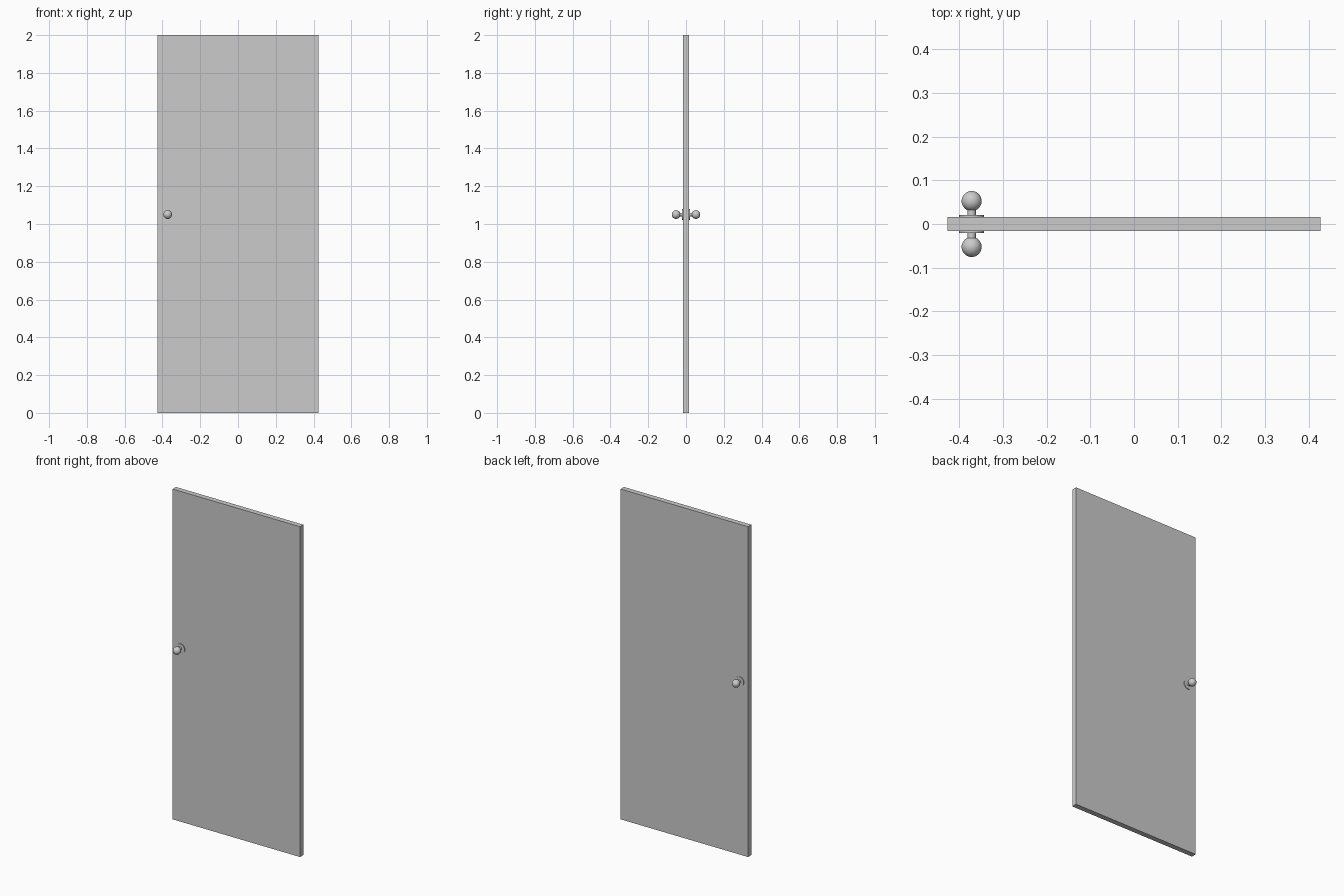
import bpy
import bmesh
import math
from mathutils import Matrix

if "Cube" in bpy.data.objects:
    bpy.data.objects.remove(bpy.data.objects["Cube"])

KNOB_X, KNOB_Z = -0.372, 1.05
HALF_T = 0.016


def add_object(name, bm, smooth=False):
    bmesh.ops.recalc_face_normals(bm, faces=bm.faces)
    mesh = bpy.data.meshes.new(name)
    bm.to_mesh(mesh)
    bm.free()
    obj = bpy.data.objects.new(name, mesh)
    bpy.context.collection.objects.link(obj)
    if smooth:
        bpy.ops.object.select_all(action='DESELECT')
        obj.select_set(True)
        bpy.context.view_layer.objects.active = obj
        bpy.ops.object.shade_smooth_by_angle(angle=math.radians(35))
    return obj


def disc(name, radius, y0, y1):
    # cylinder lying along y between y0 and y1
    bm = bmesh.new()
    m = Matrix.Translation((KNOB_X, (y0 + y1) / 2, KNOB_Z)) @ Matrix.Rotation(math.pi / 2, 4, 'X')
    bmesh.ops.create_cone(bm, cap_ends=True, segments=32, radius1=radius,
                          radius2=radius, depth=abs(y1 - y0), matrix=m)
    return add_object(name, bm, True)


# door slab
bm = bmesh.new()
bmesh.ops.create_cube(bm, size=1, matrix=Matrix.Translation((0, 0, 1))
                      @ Matrix.Diagonal((0.854, 2 * HALF_T, 2.0, 1)))
add_object("door_slab", bm)

# handle set on both faces: backplate, neck and ball knob
for side, s in (("front", -1), ("back", 1)):
    disc(side + "_backplate", 0.0285, s * (HALF_T - 0.002), s * 0.0205)
    disc(side + "_knob_neck", 0.0095, s * HALF_T, s * 0.045)
    bm = bmesh.new()
    m = Matrix.Translation((KNOB_X, s * 0.0525, KNOB_Z)) @ Matrix.Rotation(math.pi / 2, 4, 'X')
    bmesh.ops.create_uvsphere(bm, u_segments=32, v_segments=16, radius=0.023, matrix=m)
    add_object(side + "_knob", bm, True)
